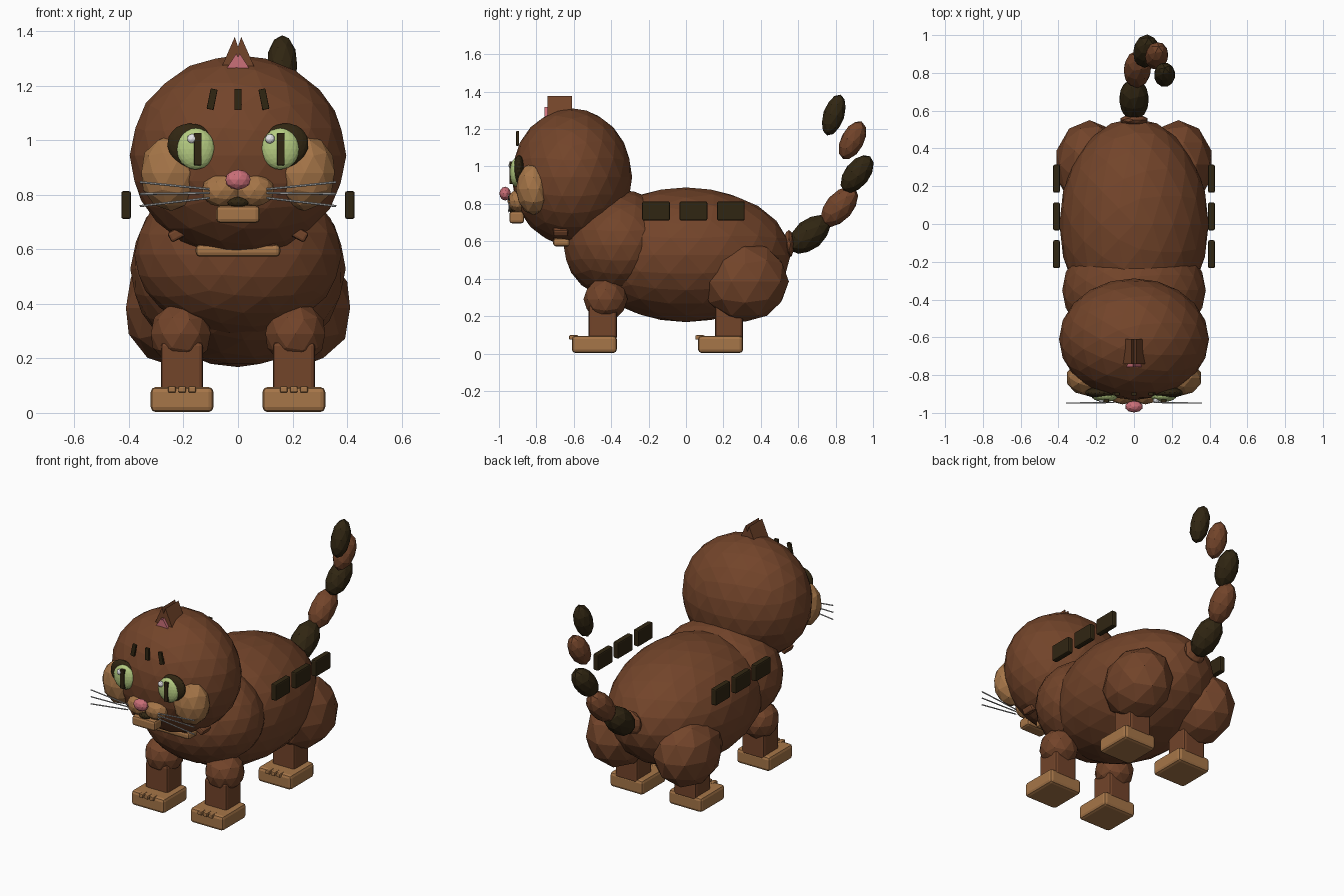
import bpy, math
from mathutils import Vector, Matrix

if "Cube" in bpy.data.objects:
    bpy.data.objects.remove(bpy.data.objects["Cube"])


def mat(name, rgb):
    m = bpy.data.materials.new(name)
    m.diffuse_color = (*rgb, 1)
    m.use_nodes = True
    m.node_tree.nodes["Principled BSDF"].inputs["Base Color"].default_value = m.diffuse_color
    return m


BROWN = mat("brown_fur", (0.17, 0.058, 0.023))
DARK = mat("dark_stripe", (0.03, 0.019, 0.006))
TAN = mat("tan_fur", (0.38, 0.18, 0.065))
GREEN = mat("eye_green", (0.46, 0.60, 0.22))
PINK = mat("nose_pink", (0.60, 0.16, 0.19))
GREY = mat("whisker_grey", (0.50, 0.50, 0.50))
WHITE = mat("eye_glint", (0.80, 0.80, 0.82))


def finish(name, m):
    o = bpy.context.object
    o.name = name
    o.data.materials.append(m)
    return o


def ball(name, m, loc, radii, sub=2, rot=(0, 0, 0)):
    """Faceted ellipsoid."""
    bpy.ops.mesh.primitive_ico_sphere_add(subdivisions=sub, radius=1, location=loc, rotation=rot)
    o = finish(name, m)
    o.scale = radii
    return o


def box(name, m, loc, size, bevel=0.0, rot=(0, 0, 0)):
    """Box with optionally rounded edges."""
    bpy.ops.mesh.primitive_cube_add(size=1, location=loc, rotation=rot)
    o = finish(name, m)
    o.data.transform(Matrix.Diagonal((*size, 1)))
    if bevel:
        b = o.modifiers.new("round", "BEVEL")
        b.width, b.segments = bevel, 2
    return o


def rod(name, m, a, b, r):
    """Thin cylinder between two points."""
    a, b = Vector(a), Vector(b)
    bpy.ops.mesh.primitive_cylinder_add(vertices=6, radius=r, depth=(b - a).length, location=(a + b) / 2)
    o = finish(name, m)
    o.rotation_euler = (b - a).to_track_quat('Z', 'Y').to_euler()
    return o


def prism(name, m, tri, y0, y1):
    """Triangle in x/z extruded along y."""
    verts = [(x, y, z) for y in (y0, y1) for x, z in tri]
    faces = [(0, 1, 2), (5, 4, 3), (0, 3, 4, 1), (1, 4, 5, 2), (2, 5, 3, 0)]
    me = bpy.data.meshes.new(name)
    me.from_pydata(verts, [], faces)
    me.materials.append(m)
    o = bpy.data.objects.new(name, me)
    bpy.context.collection.objects.link(o)
    return o


# Torso, chest and head
ball("body", BROWN, (0, 0.0, 0.528), (0.395, 0.56, 0.36), 3)
ball("chest", BROWN, (0, -0.35, 0.58), (0.38, 0.305, 0.295), 3)
ball("head", BROWN, (0, -0.61, 0.943), (0.397, 0.322, 0.368), 3)

# Throat pieces under the chin
box("bib", TAN, (0, -0.665, 0.595), (0.31, 0.09, 0.045), 0.015)
box("throat", BROWN, (0, -0.665, 0.625), (0.28, 0.09, 0.04), 0.015)

for side, s in (("left", -1), ("right", 1)):
    # Haunches, shoulders, legs and paws
    ball(side + "_haunch", BROWN, (s * 0.235, 0.315, 0.385), (0.185, 0.235, 0.215))
    ball(side + "_shoulder", BROWN, (s * 0.21, -0.43, 0.29), (0.115, 0.118, 0.115))
    for end, y in (("front", -0.445), ("rear", 0.23)):
        box(f"{side}_{end}_leg", BROWN, (s * 0.205, y, 0.165), (0.155, 0.15, 0.19), 0.015)
        box(f"{side}_{end}_paw", TAN, (s * 0.205, y - 0.045, 0.049), (0.23, 0.24, 0.092), 0.018)
        for i in (-1, 0, 1):
            box(f"{side}_{end}_toe", TAN, (s * 0.205 + i * 0.037, y - 0.155, 0.086),
                (0.028, 0.05, 0.024), 0.006)

    # Flank stripes
    for i in range(3):
        box(f"{side}_flank_stripe", DARK, (s * 0.41, -0.16 + i * 0.2, 0.762), (0.036, 0.148, 0.102), 0.008)

    # Ears, close together on the crown
    prism(side + "_ear", BROWN, [(s * 0.068, 1.25), (s * 0.012, 1.378), (-s * 0.03, 1.25)], -0.74, -0.61)
    prism(side + "_inner_ear", PINK, [(s * 0.042, 1.262), (s * 0.006, 1.318), (-s * 0.02, 1.262)],
          -0.757, -0.735)

    # Cheeks, muzzle pads and jowls
    ball(side + "_cheek", TAN, (s * 0.245, -0.815, 0.88), (0.115, 0.095, 0.14))
    ball(side + "_muzzle", TAN, (s * 0.06, -0.9, 0.815), (0.075, 0.055, 0.06))
    box(side + "_jowl", BROWN, (s * 0.225, -0.67, 0.655), (0.06, 0.08, 0.04), 0.01, (0, s * 0.5, 0))

    # Eyes with rim, slit pupil and glint
    ball(side + "_eye_rim", DARK, (s * 0.168, -0.893, 0.98), (0.092, 0.03, 0.08), 3, (0, -s * 0.35, 0))
    ball(side + "_eye", GREEN, (s * 0.155, -0.91, 0.968), (0.07, 0.032, 0.076), 3)
    box(side + "_pupil", DARK, (s * 0.152 + 0.005, -0.935, 0.967), (0.028, 0.02, 0.12), 0.004)
    ball(side + "_glint", WHITE, (s * 0.143 - 0.026, -0.935, 1.005), (0.018, 0.014, 0.018))

    # Whiskers
    for z0, z1 in ((0.82, 0.846), (0.806, 0.803), (0.788, 0.758)):
        rod(side + "_whisker", GREY, (s * 0.105, -0.945, z0), (s * 0.36, -0.948, z1), 0.004)

# Nose, mouth and chin
ball("nose", PINK, (0, -0.967, 0.855), (0.048, 0.031, 0.037))
ball("mouth", DARK, (0, -0.925, 0.772), (0.04, 0.025, 0.02))
box("chin", TAN, (0, -0.905, 0.728), (0.16, 0.08, 0.064), 0.015)

# Forehead stripes
for i in (-1, 0, 1):
    box("forehead_stripe", DARK, (i * 0.095, -0.9, 1.15), (0.026, 0.016, 0.076), 0.003, (0, -i * 0.2, 0))

# Tail: a chain of alternating beads (centre, axis, half length, half width)
ball("tail_root", BROWN, (0, 0.55, 0.585), (0.075, 0.03, 0.075))
BEADS = [
    ((0.0, 0.66, 0.637), (0, 1.0, 0.85), 0.133, 0.08),
    ((0.018, 0.82, 0.785), (0.1, 0.85, 1), 0.13, 0.074),
    ((0.063, 0.915, 0.96), (0.15, 0.75, 1), 0.118, 0.068),
    ((0.12, 0.89, 1.14), (0.1, 0.5, 1), 0.112, 0.062),
    ((0.162, 0.79, 1.275), (0, 0.33, 1), 0.115, 0.057),
]
for i, (loc, axis, half, width) in enumerate(BEADS):
    rot = Vector(axis).to_track_quat('Z', 'Y').to_euler()
    ball(f"tail_bead_{i + 1}", BROWN if i % 2 else DARK, loc, (width, width, half), 2, rot)
